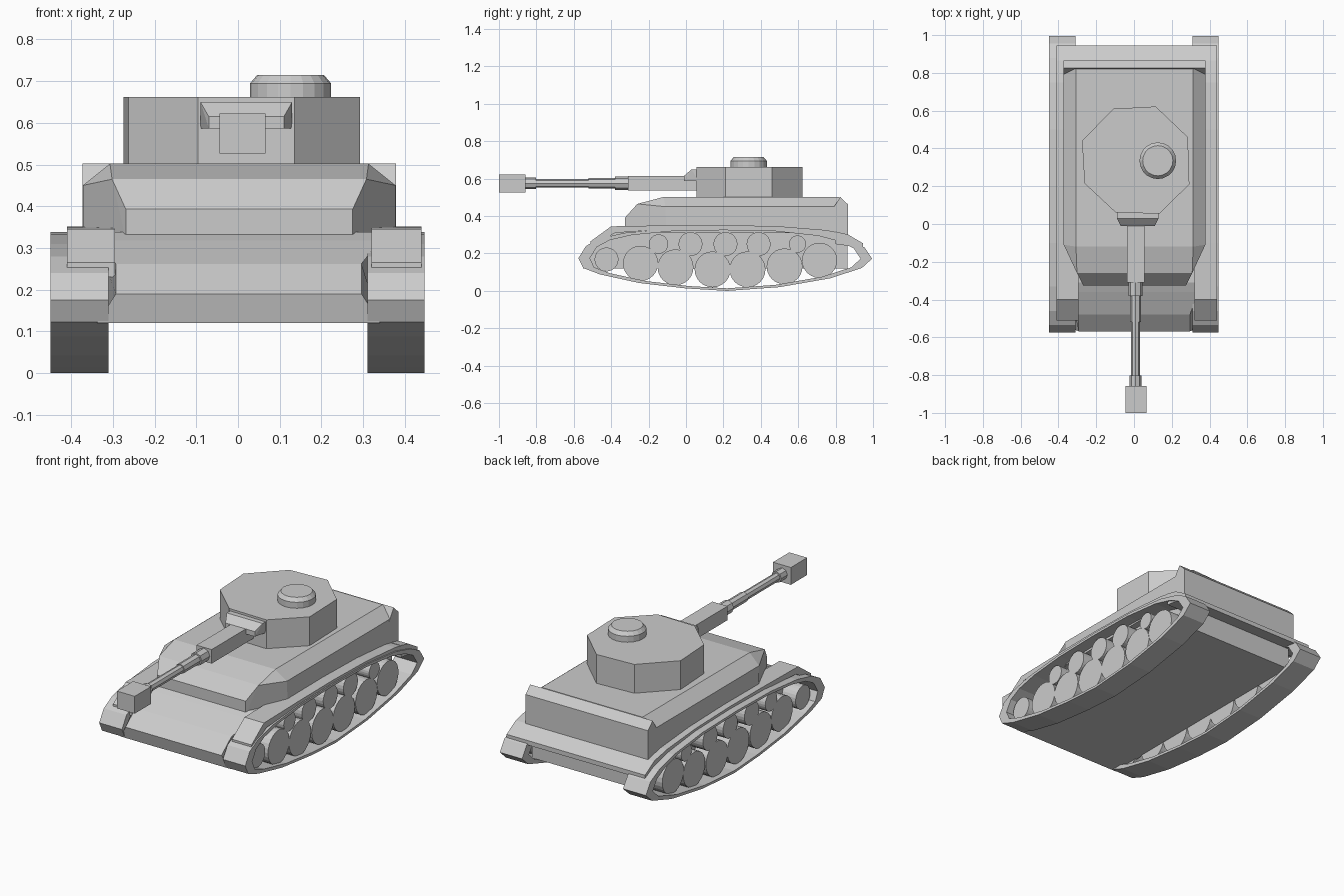
import bpy, bmesh, math
from mathutils import Matrix

if "Cube" in bpy.data.objects:
    bpy.data.objects.remove(bpy.data.objects["Cube"])


def finish(name, bm):
    bmesh.ops.recalc_face_normals(bm, faces=bm.faces)
    me = bpy.data.meshes.new(name)
    bm.to_mesh(me)
    bm.free()
    ob = bpy.data.objects.new(name, me)
    bpy.context.collection.objects.link(ob)
    return ob


def extrude_x(name, profile, x0, x1):
    """Closed (y, z) or (y, z, inset) profile spanned from x0 to x1."""
    bm = bmesh.new()
    pts = [(*p, 0)[:3] for p in profile]
    a = [bm.verts.new((x0 + i, y, z)) for y, z, i in pts]
    b = [bm.verts.new((x1 - i, y, z)) for y, z, i in pts]
    bm.faces.new(a)
    bm.faces.new(b[::-1])
    for i in range(len(a)):
        j = (i + 1) % len(a)
        bm.faces.new((a[i], b[i], b[j], a[j]))
    return finish(name, bm)


def hull(name, pts):
    bm = bmesh.new()
    for p in pts:
        bm.verts.new(p)
    res = bmesh.ops.convex_hull(bm, input=bm.verts)
    junk = {g for g in res["geom_interior"] if isinstance(g, bmesh.types.BMVert)}
    bmesh.ops.delete(bm, geom=list(junk), context='VERTS')
    bmesh.ops.dissolve_limit(bm, angle_limit=0.02, verts=bm.verts, edges=bm.edges)
    return finish(name, bm)


def box(name, x0, x1, y0, y1, z0, z1):
    return hull(name, [(x, y, z) for x in (x0, x1) for y in (y0, y1) for z in (z0, z1)])


def cyl(name, center, r, depth, axis, sides, r2=None):
    rot = {'X': Matrix.Rotation(math.pi / 2, 4, 'Y'),
           'Y': Matrix.Rotation(math.pi / 2, 4, 'X'),
           'Z': Matrix()}[axis]
    bm = bmesh.new()
    bmesh.ops.create_cone(bm, cap_ends=True, segments=sides, radius1=r,
                          radius2=r if r2 is None else r2, depth=depth,
                          matrix=Matrix.Translation(center) @ rot)
    return finish(name, bm)


# Tracks: closed bands with an open middle
outer = [(-.575, .175), (-.535, .24), (-.46, .28), (-.33, .31), (-.1, .332), (.2, .338),
         (.5, .332), (.75, .305), (.88, .27), (.955, .232), (.995, .172), (.94, .122),
         (.77, .067), (.5, .02), (.22, 0), (0, .013), (-.25, .042), (-.46, .088), (-.55, .122)]
inner = [(.21 + (y - .21) * .922, .17 + (z - .17) * .92) for y, z in outer]


def track(name, x0, x1):
    bm = bmesh.new()
    loops = [[bm.verts.new((x, y, z)) for y, z in p]
             for p, x in ((outer, x0), (outer, x1), (inner, x1), (inner, x0))]
    n = len(outer)
    for k in range(4):
        a, b = loops[k], loops[(k + 1) % 4]
        for i in range(n):
            j = (i + 1) % n
            bm.faces.new((a[i], a[j], b[j], b[i]))
    finish(name, bm)


track("track_left", -.45, -.31)
track("track_right", .31, .447)

# Wheels: idler, road wheels, return rollers (y, z, radius)
wheels = [(-.425, .168, .064),
          (-.243, .147, .094), (-.056, .126, .096), (.142, .115, .096),
          (.329, .115, .096), (.527, .131, .096), (.714, .163, .094),
          (-.147, .25, .052), (.024, .25, .064), (.211, .25, .064),
          (.388, .25, .064), (.596, .25, .046)]
for side, sx in (("left", -1), ("right", 1)):
    for i, (y, z, r) in enumerate(wheels):
        cyl(f"wheel_{side}_{i}", (sx * .375, y, z), r, .09, 'X', 24)

# Lower hull with pinched nose
extrude_x("lower_hull", [(-.31, .338, 0), (-.36, .318, 0), (-.48, .262, .045), (-.568, .19, .045),
                         (-.55, .12, 0), (-.35, .12, 0), (.864, .12, 0), (.864, .32, 0)],
          -.338, .341)

# Fenders following the track tops
fender = [(-.51, .23), (-.51, .265), (-.4, .345), (-.1, .35), (.2, .352), (.5, .345),
          (.75, .325), (.865, .302), (.945, .255), (.945, .23), (.86, .275), (.75, .3),
          (.5, .325), (.2, .332), (-.1, .33), (-.38, .31)]
extrude_x("fender_left", fender, -.41, -.295)
extrude_x("fender_right", fender, .32, .44)
extrude_x("rear_ledge", [(.8, .317), (.865, .302), (.945, .255), (.945, .23), (.8, .25)], -.41, .44)

# Upper hull: tapered front, chamfered roof edges
half = [(.272, -.325, .32), (.272, -.325, .393), (.305, -.26, .465), (.31, -.12, .502),
        (.375, -.105, .31), (.375, -.11, .45), (.31, .82, .502), (.375, .82, .45),
        (.375, .82, .31)]
hull("upper_hull", [(s * x + .003, y, z) for x, y, z in half for s in (-1, 1)])
extrude_x("upper_hull_rear", [(.785, .31), (.785, .44), (.825, .502), (.866, .462), (.866, .29)],
          -.373, .379)

# Turret
ring = [(-.11, .61), (.115, .622), (.285, .46), (.293, .21),
        (.135, .055), (-.096, .06), (-.262, .215), (-.275, .44)]
hull("turret", [(x, y, z) for x, y in ring for z in (.49, .662)])

# Cupola
cyl("cupola_base", (.126, .335, .675), .097, .04, 'Z', 20)
cyl("cupola_cap", (.126, .335, .705), .097, .02, 'Z', 20, .08)

# Mantlet wedge
hull("mantlet", [(x, y, z) for s in (-1, 1) for x, y, z in
                 ((.02 + s * .11, .065, .65), (.02 + s * .11, .03, .65),
                  (.02 + s * .09, -.01, .615), (.02 + s * .09, -.01, .587),
                  (.02 + s * .11, .065, .587))])

# Gun
box("gun_sleeve", -.038, .055, -.31, .07, .537, .615)
for name, y0, y1, r in (("barrel_collar", -.38, -.31, .036), ("barrel_root", -.52, -.37, .028),
                        ("barrel", -.81, -.5, .023), ("barrel_tip", -.86, -.803, .031)):
    cyl(name, (.008, (y0 + y1) / 2, .575), r, y1 - y0, 'Y', 8)
box("muzzle_brake", -.044, .066, -1, -.857, .526, .622)
